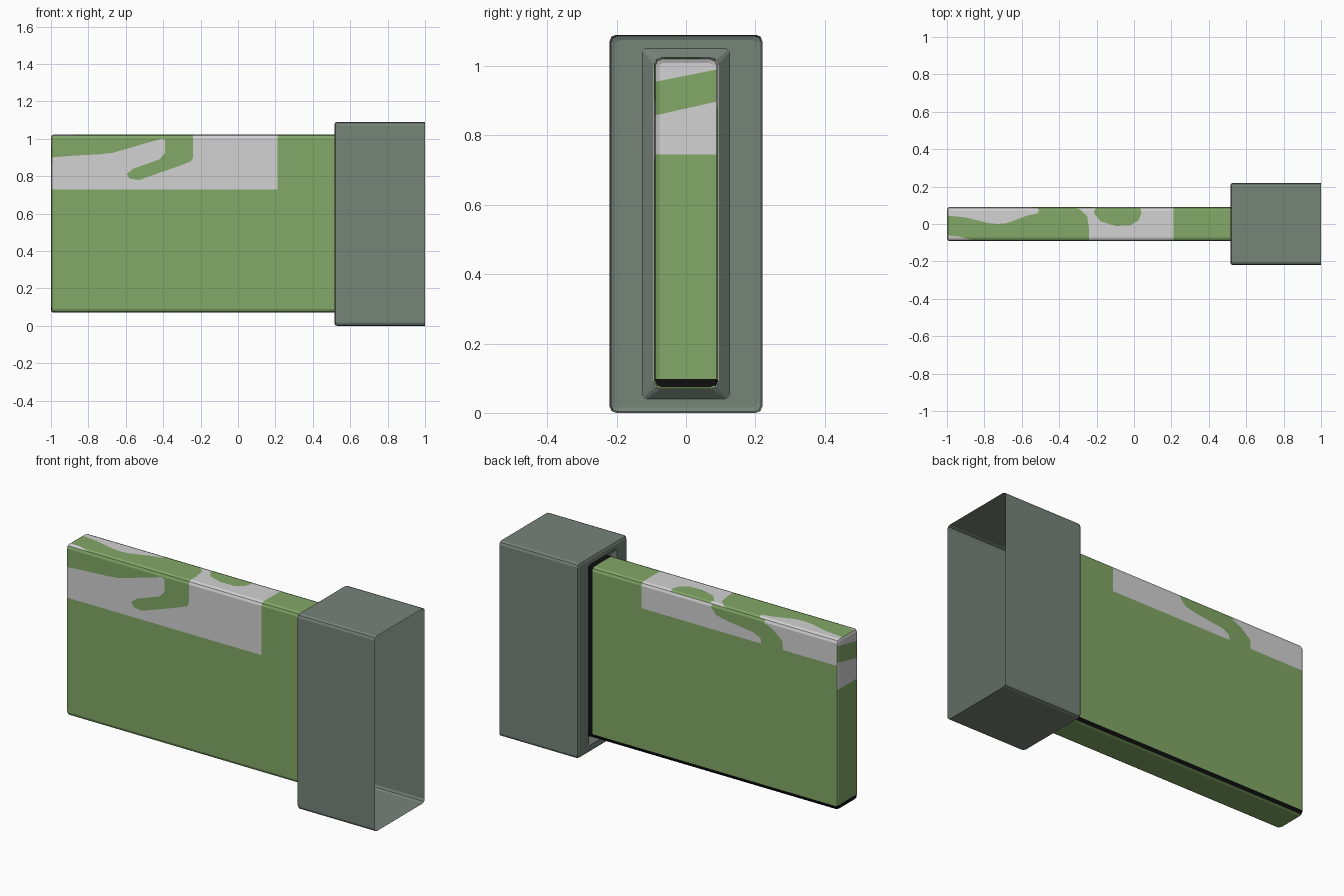
import bpy, bmesh, math
from mathutils import Vector

if "Cube" in bpy.data.objects:
    bpy.data.objects.remove(bpy.data.objects["Cube"])


def material(name, rgb):
    m = bpy.data.materials.new(name)
    lin = [((c / 255 + 0.055) / 1.055) ** 2.4 for c in rgb]
    m.diffuse_color = (*lin, 1)
    m.use_nodes = True
    m.node_tree.nodes["Principled BSDF"].inputs["Base Color"].default_value = m.diffuse_color
    return m


green = material("leaf green", (130, 168, 103))
pale = material("pale grey", (210, 210, 210))
black = material("black", (14, 14, 14))
slate = material("slate green", (118, 131, 121))
GREEN, PALE, BLACK = 0, 1, 2


def ring(bm, x, hy, z0, z1, r):
    """Rounded rectangle across x, with three points per corner."""
    pts = []
    for cy, cz, a0 in ((hy - r, z1 - r, 0), (r - hy, z1 - r, 90),
                       (r - hy, z0 + r, 180), (hy - r, z0 + r, 270)):
        for k in range(3):
            a = math.radians(a0 + 45 * k)
            pts.append(bm.verts.new((x, cy + r * math.cos(a), cz + r * math.sin(a))))
    return pts


def loft(rings, cap):
    bm = bmesh.new()
    loops = [ring(bm, *r) for r in rings]
    for a, b in zip(loops, loops[1:]):
        for i in range(12):
            j = (i + 1) % 12
            bm.faces.new((a[i], a[j], b[j], b[i]))
    if cap:
        bm.faces.new(loops[-1])
    bmesh.ops.recalc_face_normals(bm, faces=bm.faces)
    return bm


def finish(bm, name, mats):
    me = bpy.data.meshes.new(name)
    bm.to_mesh(me)
    bm.free()
    for m in mats:
        me.materials.append(m)
    ob = bpy.data.objects.new(name, me)
    bpy.context.collection.objects.link(ob)
    return ob


def inside(p, poly):
    hit = False
    for (x0, y0), (x1, y1) in zip(poly, poly[1:] + poly[:1]):
        if (y0 > p[1]) != (y1 > p[1]) and p[0] < x0 + (p[1] - y0) * (x1 - x0) / (y1 - y0):
            hit = not hit
    return hit


def rect(a, b, c, d):
    return [(a, b), (c, b), (c, d), (a, d)]


def side_faces(bm, axis, sign):
    bm.normal_update()
    return [f for f in bm.faces
            if max(range(3), key=lambda k: abs(f.normal[k])) == axis
            and f.normal[axis] * sign > 0]


def paint(bm, axis, sign, regions):
    """Cut one side along each painted outline, then colour the pieces."""
    u, v = [k for k in range(3) if k != axis]
    for poly, _ in regions:
        for p, q in zip(poly, poly[1:] + poly[:1]):
            faces = side_faces(bm, axis, sign)
            geom = set(faces)
            for f in faces:
                geom.update(f.edges)
                geom.update(f.verts)
            co, no = Vector(), Vector()
            co[u], co[v] = p
            no[u], no[v] = q[1] - p[1], p[0] - q[0]
            bmesh.ops.bisect_plane(bm, geom=list(geom), dist=1e-5,
                                   plane_co=co, plane_no=no.normalized())
    for f in side_faces(bm, axis, sign):
        c = f.calc_center_median()
        for poly, mat in regions:
            if inside((c[u], c[v]), poly):
                f.material_index = mat


# Socket: open box with a recessed collar around the blade
socket = loft([(1.0, .22, 0, 1.09, .018), (.53, .22, 0, 1.09, .018),
               (.52, .216, .004, 1.086, .018), (.515, .205, .015, 1.075, .015),
               (.515, .125, .04, 1.05, .01), (.545, .093, .07, 1.024, .02)], False)
finish(socket, "socket", [slate])

# Blade: hollow rounded slab, closed at its far end
blade = loft([(.545, .092, .07, 1.024, .02), (.515, .092, .07, 1.024, .02),
              (-.985, .092, .07, 1.024, .02), (-.9955, .0875, .0745, 1.0195, .018),
              (-1.0, .077, .085, 1.009, .012)], True)

# Front markings (x, z)
paint(blade, 1, -1, [
    (rect(-1.1, .73, .21, 1.1), PALE),
    ([(-1.1, .897), (-1, .9), (-.88, .91), (-.74, .917), (-.67, .925), (-.41, 1.0),
      (-.39, .995), (-.39, .925), (-.42, .89), (-.56, .84), (-.595, .812),
      (-.58, .787), (-.53, .78), (-.3, .86), (-.25, .88), (-.24, .9),
      (-.24, 1.1), (-1.1, 1.1)], GREEN)])

# Back markings (x, z)
paint(blade, 1, 1, [
    (rect(-1.1, .88, .21, 1.1), PALE),
    ([(-.22, 1.1), (-.22, 1.0), (-.25, .965), (-.32, .95), (-.48, .93), (-.525, .91),
      (-.53, .87), (-.665, .87), (-.66, .93), (-.6, .98), (-.55, 1.0),
      (-.55, 1.1)], GREEN),
    (rect(-1.1, 0, .6, .095), BLACK)])

# Top markings (x, y)
paint(blade, 2, 1, [
    (rect(-1.1, -.2, .21, .2), PALE),
    ([(-.24, -.2), (-.24, -.03), (-.25, .04), (-.29, .08), (-.37, .1), (-.55, .1),
      (-.51, .08), (-.51, .058), (-.57, .045), (-.68, .005), (-.73, 0), (-.78, .005),
      (-.9, .035), (-1.1, .055), (-1.1, -.052), (-.93, -.068), (-.87, -.085),
      (-.87, -.2)], GREEN),
    ([(-.2, .1), (-.215, .06), (-.18, .015), (-.1, -.01), (-.02, -.008),
      (.025, .02), (.04, .06), (.03, .1)], GREEN)])

# End markings (y, z)
paint(blade, 0, -1, [
    (rect(-.2, .745, .2, 1.1), PALE),
    ([(-.1, .855), (.1, .9), (.1, .992), (-.1, .952)], GREEN),
    (rect(-.2, 0, .2, .098), BLACK)])

# Dark root hidden in the collar
for f in blade.faces:
    if f.calc_center_median().x > .516:
        f.material_index = BLACK
# The cuts may leave root faces joined to the sides, so keep only true root faces dark
finish(blade, "blade", [green, pale, black])
